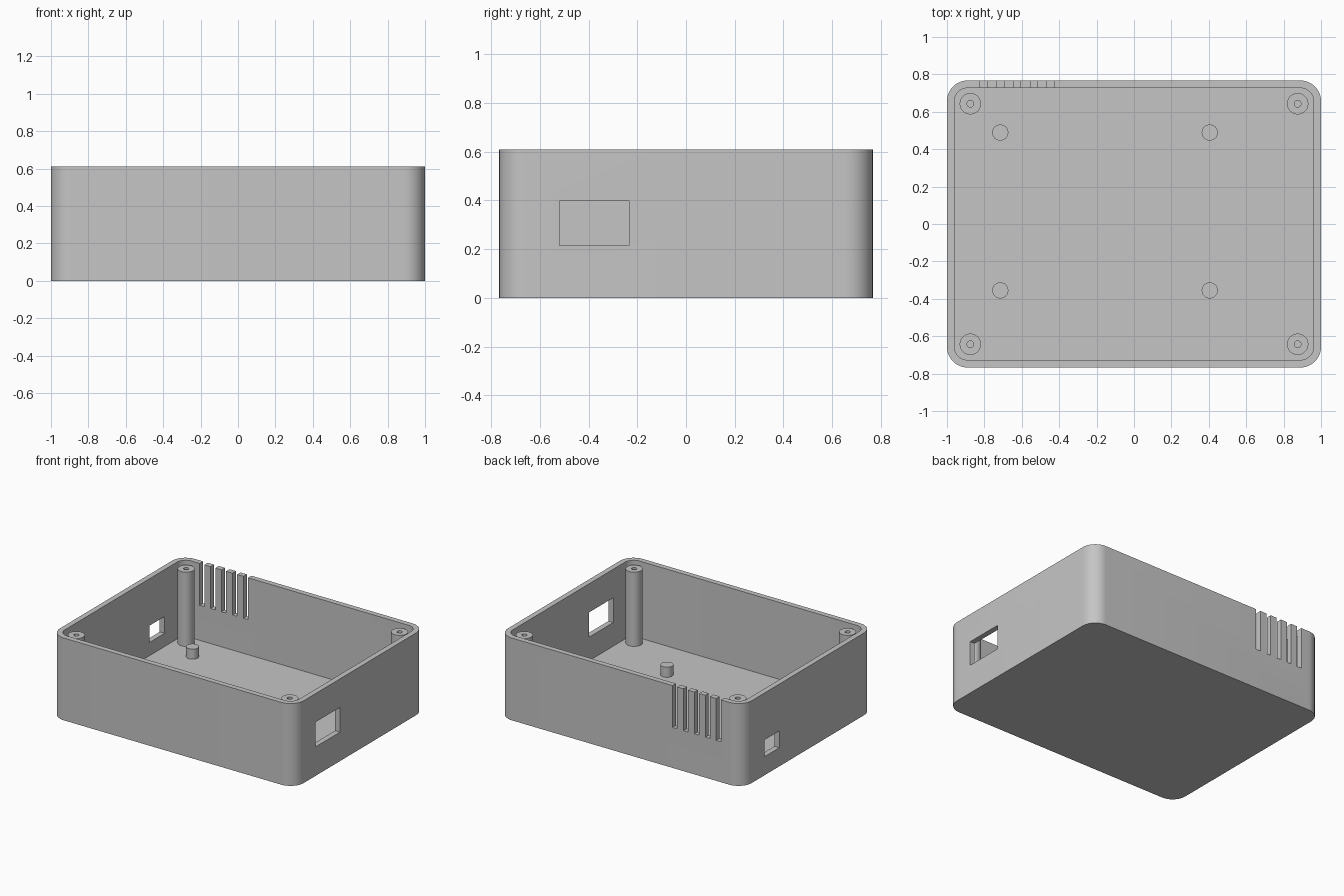
import bpy
import bmesh
from math import cos, sin, pi, radians

cube = bpy.data.objects.get("Cube")
if cube:
    bpy.data.objects.remove(cube, do_unlink=True)

HALF_X, HALF_Y, HEIGHT = 1.0, 0.767, 0.61
WALL, FLOOR, CORNER = 0.04, 0.04, 0.11
ARC_STEPS = 12

grey = bpy.data.materials.new("plain grey")
grey.use_nodes = True
colour = (0.56, 0.56, 0.56, 1)
grey.diffuse_color = colour
grey.node_tree.nodes["Principled BSDF"].inputs["Base Color"].default_value = colour


def loft(name, sections, location=(0, 0, 0)):
    """Skin rounded rectangles (half x, half y, radius, z) and cap both ends."""
    bm = bmesh.new()
    rings = []
    for hx, hy, r, z in sections:
        ring = []
        for k, (sx, sy) in enumerate([(1, 1), (-1, 1), (-1, -1), (1, -1)]):
            for i in range(ARC_STEPS + 1):
                a = (k + i / ARC_STEPS) * pi / 2
                ring.append(bm.verts.new((sx * (hx - r) + r * cos(a),
                                          sy * (hy - r) + r * sin(a), z)))
        rings.append(ring)
    for low, high in zip(rings, rings[1:]):
        for i in range(len(low)):
            j = (i + 1) % len(low)
            bm.faces.new((low[i], low[j], high[j], high[i]))
    bm.faces.new(rings[0])
    bm.faces.new(rings[-1])
    bmesh.ops.remove_doubles(bm, verts=bm.verts, dist=1e-5)
    bmesh.ops.recalc_face_normals(bm, faces=bm.faces)
    mesh = bpy.data.meshes.new(name)
    bm.to_mesh(mesh)
    bm.free()
    mesh.materials.append(grey)
    obj = bpy.data.objects.new(name, mesh)
    obj.location = location
    bpy.context.collection.objects.link(obj)
    return obj


def select_only(obj):
    bpy.ops.object.select_all(action='DESELECT')
    obj.select_set(True)
    bpy.context.view_layer.objects.active = obj


def smooth(obj):
    select_only(obj)
    bpy.ops.object.shade_smooth_by_angle(angle=radians(30))


def cut_box(target, low, high):
    """Cut a box between two corners out of the target."""
    bpy.ops.mesh.primitive_cube_add(
        size=1, location=[(a + b) / 2 for a, b in zip(low, high)])
    cutter = bpy.context.object
    cutter.scale = [b - a for a, b in zip(low, high)]
    cutter.hide_render = True
    cutter.data.materials.append(grey)
    mod = target.modifiers.new("cut", 'BOOLEAN')
    mod.operation, mod.solver, mod.object = 'DIFFERENCE', 'EXACT', cutter
    select_only(target)
    bpy.ops.object.modifier_apply(modifier=mod.name)
    bpy.data.objects.remove(cutter, do_unlink=True)


# Open-topped case
inner = (HALF_X - WALL, HALF_Y - WALL, CORNER - WALL)
case = loft("case", [(HALF_X, HALF_Y, CORNER, 0), (HALF_X, HALF_Y, CORNER, HEIGHT),
                     (*inner, HEIGHT), (*inner, FLOOR)])

# Side openings
cut_box(case, (0.9, -0.52, 0.215), (1.1, -0.235, 0.398))
cut_box(case, (-1.1, 0.336, 0.138), (-0.9, 0.512, 0.262))

# Vent slots, open at the rim of the back wall
for i in range(5):
    x = -0.823 + i * 0.0895
    cut_box(case, (x, 0.7, 0.30), (x + 0.038, 0.8, 0.7))
smooth(case)

# Corner screw posts with blind holes
R, HOLE, TOP = 0.057, 0.018, 0.59
for x_name, x in (("right", -0.875), ("left", 0.875)):
    for y_name, y in (("front", -0.643), ("back", 0.643)):
        smooth(loft(f"{y_name}_{x_name}_screw_post",
                    [(R, R, R, FLOOR - 0.01), (R, R, R, TOP),
                     (HOLE, HOLE, HOLE, TOP), (HOLE, HOLE, HOLE, 0.3)], (x, y, 0)))

# Board standoffs on the floor
S = 0.043
for x_name, x in (("right", -0.715), ("left", 0.405)):
    for y_name, y in (("front", -0.355), ("back", 0.489)):
        smooth(loft(f"{y_name}_{x_name}_standoff",
                    [(S, S, S, FLOOR - 0.01), (S, S, S, 0.115)], (x, y, 0)))
